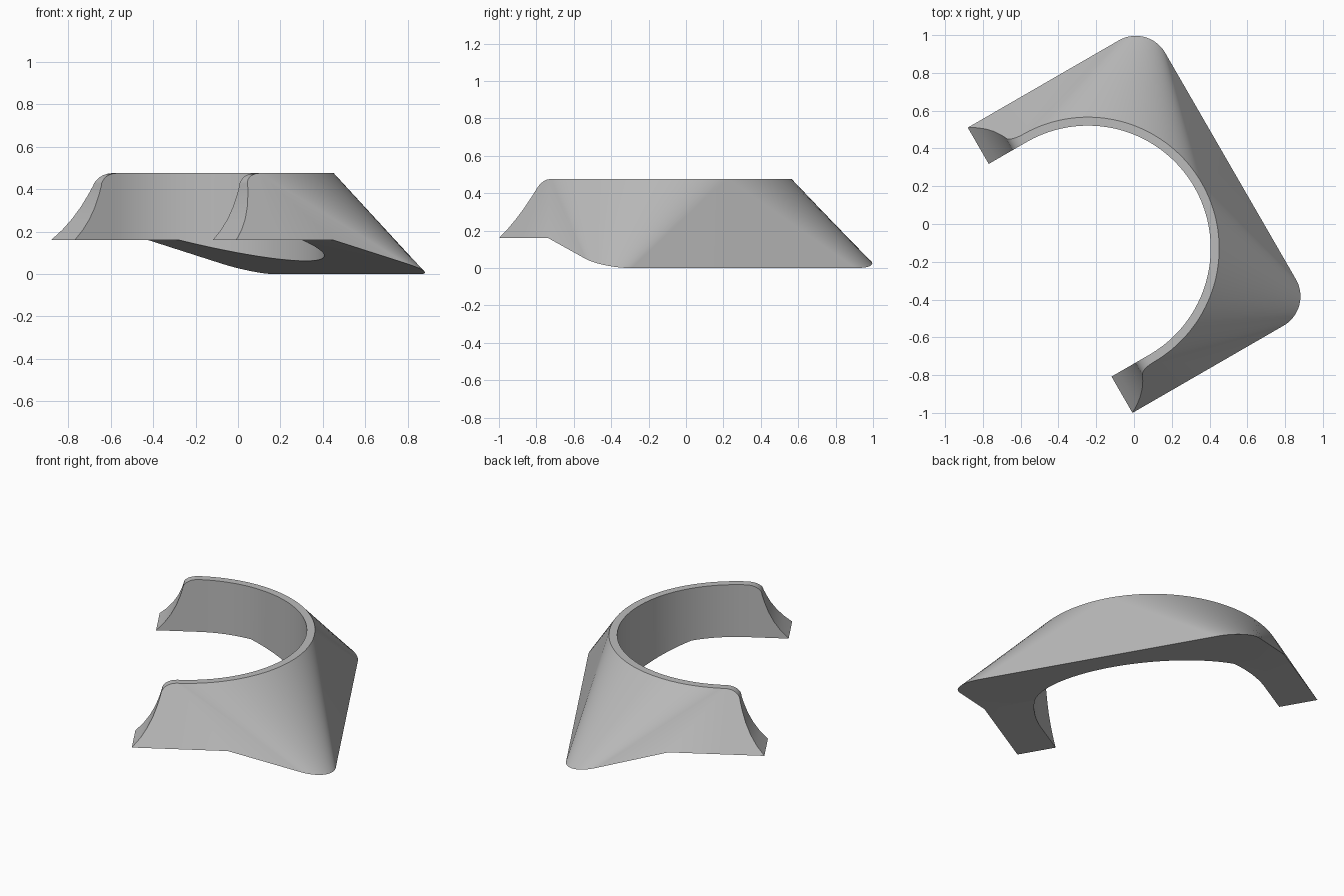
import bpy, bmesh
from math import sin, cos, acos, pi, radians
from mathutils import Matrix

cube = bpy.data.objects.get("Cube")
if cube:
    bpy.data.objects.remove(cube)

TOP, ARM_Z = 0.475, 0.16           # rim height, underside of the arms
CX, R_IN, R_OUT = -0.276, 0.65, 0.695
TIP, BACK, HALF, CORNER = -0.507, 0.596, 0.872, 0.18
KINK = 0.02                        # where the underside starts to slope down
STEPS = 48


def base_z(x):
    return ARM_Z * (1 - max(0, x - KINK) / (BACK - KINK))


# Swept profile of the arm ends: concave flank, then a rounded shoulder
flank = [(TIP, ARM_Z), (-0.463, 0.207), (-0.427, 0.258), (-0.397, 0.315),
         (-0.376, 0.37), (-0.362, 0.415)]
shoulder = [(CX - 0.086 * cos(a), 0.415 + 0.06 * sin(a))
            for a in [pi / 2 * i / 8 for i in range(1, 8)]]
profile = flank + shoulder

# Angles round the half ring, with one exactly on the underside kink
angles = sorted([pi / 2 * i / STEPS for i in range(STEPS + 1)]
                + [acos((KINK - CX) / R_IN)], reverse=True)

# Four matching half rails from arm tip to the middle of the back
inner_top = [(x, R_IN, z) for x, z in profile]
outer_top = [(x, HALF + (R_OUT - HALF) * (z - ARM_Z) / (TOP - ARM_Z), z)
             for x, z in profile]
inner_base = [(x, R_IN, ARM_Z) for x, z in profile]
outer_base = [(x, HALF, ARM_Z) for x, z in profile]
for a in angles:
    c, s = cos(a), sin(a)
    x = CX + R_IN * c
    inner_top.append((x, R_IN * s, TOP))
    inner_base.append((x, R_IN * s, base_z(x)))
    outer_top.append((CX + R_OUT * c, R_OUT * s, TOP))
    x = BACK - CORNER + CORNER * c
    outer_base.append((x, HALF - CORNER + CORNER * s, base_z(x)))
n_arm = len(profile)

bm = bmesh.new()


def face(points):
    """Add a face, dropping repeated corners."""
    unique = list(dict.fromkeys(points))
    if len(unique) > 2:
        bm.faces.new([bm.verts.new(p) for p in unique])


def strip(a, b):
    for i in range(len(a) - 1):
        face([a[i], a[i + 1], b[i + 1], b[i]])


for side in (1, -1):
    it, ib, ot, ob = [[(x, side * y, z) for x, y, z in rail]
                      for rail in (inner_top, inner_base, outer_top, outer_base)]
    strip(it, ib)                                  # inner bore
    strip(it, ot)                                  # rim and arm ends
    # flat arm side, fan to the corner, then the conical corner
    knee = (CX, side * HALF, ARM_Z)
    bend = (KINK, side * HALF, ARM_Z)
    strip(ot[:n_arm + 1], ob[:n_arm] + [knee])
    face([ot[n_arm], knee, bend])
    face([ot[n_arm], bend, ob[n_arm]])
    strip(ot[n_arm:], ob[n_arm:])
    # half of the flat back panel
    face([ot[-1], ob[-1], (BACK, 0, base_z(BACK))])
    # flat and sloping halves of the underside
    k = min(range(n_arm, len(ib)), key=lambda i: abs(ib[i][0] - KINK))
    face(ib[:k + 1] + [bend, knee] + ob[:n_arm][::-1])
    face(ib[k:] + [(BACK, 0, base_z(BACK))] + ob[n_arm:][::-1] + [bend])

bmesh.ops.remove_doubles(bm, verts=bm.verts, dist=0.0004)
bmesh.ops.recalc_face_normals(bm, faces=bm.faces)
bm.transform(Matrix.Rotation(radians(30), 4, 'Z') @ Matrix.Translation((0, 0.01, 0)))
for f in bm.faces:
    f.smooth = True

mesh = bpy.data.meshes.new("flared_collar")
bm.to_mesh(mesh)
bm.free()
collar = bpy.data.objects.new("flared_collar", mesh)
bpy.context.collection.objects.link(collar)

# Plain grey finish
grey = bpy.data.materials.new("plain_grey")
grey.use_nodes = True
colour = (0.5, 0.5, 0.5, 1)
grey.diffuse_color = colour
grey.node_tree.nodes["Principled BSDF"].inputs["Base Color"].default_value = colour
mesh.materials.append(grey)

bpy.ops.object.select_all(action='DESELECT')
bpy.context.view_layer.objects.active = collar
collar.select_set(True)
bpy.ops.object.shade_smooth_by_angle(angle=radians(30))
